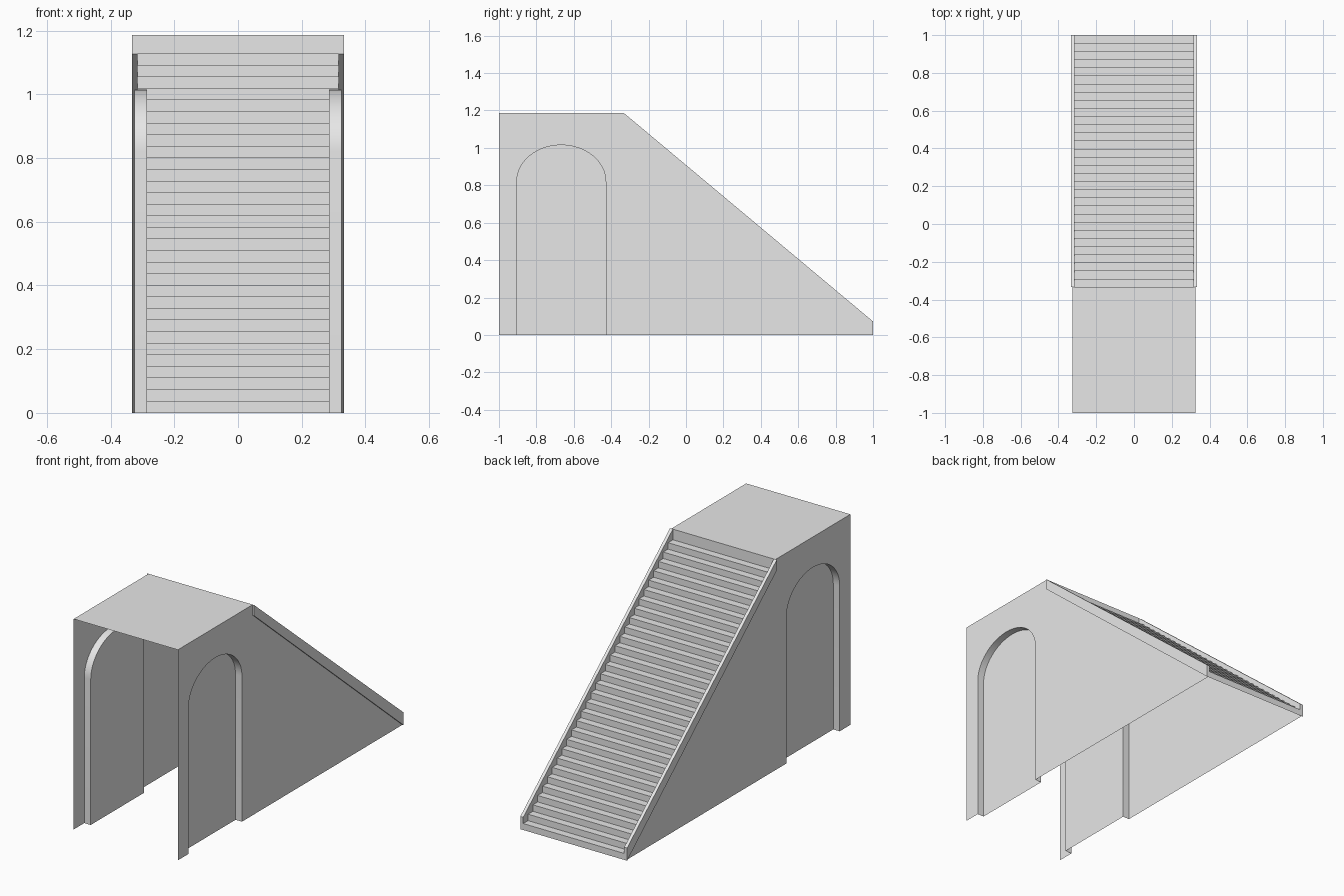
import bpy
import math

cube = bpy.data.objects.get("Cube")
if cube:
    bpy.data.objects.remove(cube, do_unlink=True)

# Single material
stone = bpy.data.materials.new("light_grey")
stone.use_nodes = True
grey = (0.8, 0.8, 0.8, 1)
stone.diffuse_color = grey
stone.node_tree.nodes["Principled BSDF"].inputs["Base Color"].default_value = grey

WALL_X, PANEL_X = 0.325, 0.285
RAIL_IN, RAIL_OUT = 0.315, 0.333
TOP, LANDING, EDGE_Y = 1.187, 1.127, -0.333
RAIL_H = 0.072
STEPS = 31


def make(name, verts, faces, mirror=False):
    mesh = bpy.data.meshes.new(name)
    mesh.from_pydata(verts, [], faces)
    mesh.materials.append(stone)
    obj = bpy.data.objects.new(name, mesh)
    bpy.context.collection.objects.link(obj)
    if mirror:
        mod = obj.modifiers.new("mirror", "MIRROR")
        mod.use_mirror_merge = False
    return obj


def sheet(name, profile, x, mirror=False):
    """Flat face from a (y, z) outline at a given x."""
    return make(name, [(x, y, z) for y, z in profile], [range(len(profile))], mirror)


def strip(name, profile, x0, x1, mirror=False):
    """Open (y, z) profile swept across x."""
    n = len(profile)
    verts = [(x, y, z) for x in (x0, x1) for y, z in profile]
    faces = [(i, i + 1, n + i + 1, n + i) for i in range(n - 1)]
    return make(name, verts, faces, mirror)


def prism(name, profile, x0, x1, mirror=False):
    """Closed (y, z) outline extruded across x."""
    n = len(profile)
    verts = [(x, y, z) for x in (x0, x1) for y, z in profile]
    faces = [(i, n + i, n + (i + 1) % n, (i + 1) % n) for i in range(n)]
    faces += [list(reversed(range(n))), list(range(n, 2 * n))]
    faces = [tuple(f) for f in faces]
    return make(name, verts, faces, mirror)


# Arched niche outline, front foot over the crown to the rear foot
MID_Y, HALF, SPRING, RISE, SEG = -0.667, 0.238, 0.82, 0.195, 32
arch = [(MID_Y - HALF, 0)]
for i in range(SEG + 1):
    a = math.pi * i / SEG
    arch.append((MID_Y - HALF * math.cos(a), SPRING + RISE * math.sin(a)))
arch.append((MID_Y + HALF, 0))

# Side walls with the niche cut out
wall = [(-1, 0)] + arch + [(1, 0), (EDGE_Y, LANDING), (EDGE_Y, TOP), (-1, TOP)]
sheet("side_walls", wall, WALL_X, True)

# Recessed niche panels and their curved reveals
sheet("niche_panels", arch[::-1], PANEL_X, True)
reveal = strip("niche_reveals", arch, PANEL_X, WALL_X, True)
bpy.context.view_layer.objects.active = reveal
reveal.select_set(True)
bpy.ops.object.shade_smooth_by_angle(angle=math.radians(30))
reveal.select_set(False)

# Landing slab and the riser that meets the stairs
strip("landing", [(EDGE_Y, TOP), (-1, TOP)], -WALL_X, WALL_X)
strip("landing_riser", [(EDGE_Y, LANDING), (EDGE_Y, TOP)], -WALL_X, WALL_X)

# Flight of steps, open underneath
run = (1 - EDGE_Y) / STEPS
rise = LANDING / STEPS
flight = [(1, 0)]
for k in range(STEPS):
    flight.append((1 - k * run, (k + 1) * rise))
    flight.append((1 - (k + 1) * run, (k + 1) * rise))
strip("steps", flight, -RAIL_IN, RAIL_IN)

# Sloping side rails
rail = [(1, 0), (1, RAIL_H), (EDGE_Y, TOP), (EDGE_Y, LANDING)]
prism("stair_rails", rail, RAIL_IN, RAIL_OUT, True)
